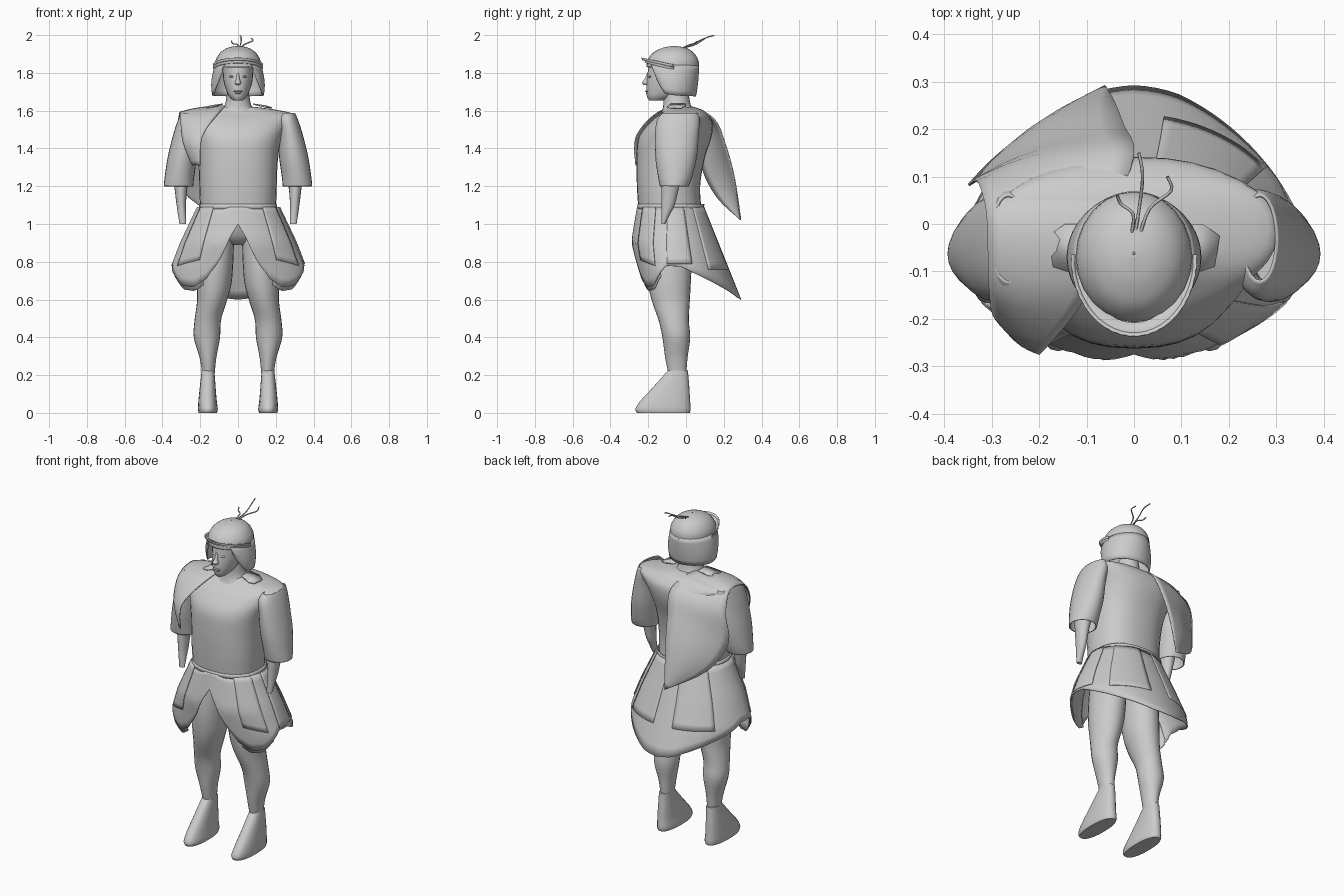
import bpy, bmesh
from math import sin, cos, radians, copysign, pi
from mathutils import Vector

cube = bpy.data.objects.get("Cube")
if cube:
    bpy.data.objects.remove(cube)

grey = bpy.data.materials.new("plain light grey")
grey.use_nodes = True
grey.diffuse_color = (.6, .6, .6, 1)
for node in grey.node_tree.nodes:
    if node.type == 'BSDF_PRINCIPLED':
        node.inputs["Base Color"].default_value = grey.diffuse_color
        node.inputs["Roughness"].default_value = .7


def link(name, data):
    data.materials.append(grey)
    obj = bpy.data.objects.new(name, data)
    bpy.context.scene.collection.objects.link(obj)
    return obj


def spline(keys, steps=4):
    """Smooth path through key tuples of any size."""
    pts = [Vector(k) for k in keys]
    pts = [pts[0]] + pts + [pts[-1]]
    out = []
    for a, b, c, d in zip(pts, pts[1:], pts[2:], pts[3:]):
        for i in range(steps):
            t = i / steps
            out.append(b + (c - a) * (t / 2) + (a * 2 - b * 5 + c * 4 - d) * (t * t / 2)
                       + (b * 3 - a - c * 3 + d) * (t ** 3 / 2))
    return out + [pts[-1]]


def table(rows, x):
    """Linear lookup; each row is a position followed by its values."""
    x = min(max(x, rows[0][0]), rows[-1][0])
    for lo, hi in zip(rows, rows[1:]):
        if x <= hi[0]:
            t = (x - lo[0]) / (hi[0] - lo[0])
            return [p + (q - p) * t for p, q in zip(lo[1:], hi[1:])]


def grid(name, rows, closed=False, caps=False, thick=0, sharp=50):
    """Skin rows of points into a smooth surface."""
    bm = bmesh.new()
    vs = [[bm.verts.new(p) for p in row] for row in rows]
    n = len(vs[0])
    for lo, hi in zip(vs, vs[1:]):
        for i in range(n if closed else n - 1):
            j = (i + 1) % n
            bm.faces.new((lo[i], lo[j], hi[j], hi[i]))
    if caps:
        bm.faces.new(vs[0])
        bm.faces.new(vs[-1])
    bmesh.ops.remove_doubles(bm, verts=bm.verts, dist=.00005)
    bmesh.ops.recalc_face_normals(bm, faces=bm.faces)
    mesh = bpy.data.meshes.new(name)
    bm.to_mesh(mesh)
    bm.free()
    mesh.shade_smooth()
    mesh.set_sharp_from_angle(angle=radians(sharp))
    obj = link(name, mesh)
    if thick:
        mod = obj.modifiers.new("thickness", 'SOLIDIFY')
        mod.thickness, mod.offset = thick, 0


def loft(name, keys, side=1, power=1, sides=24, steps=4, caps=True, thick=0):
    """Stack oval rings given as x min, x max, y min, y max, z."""
    rows = []
    for x0, x1, y0, y1, z in spline(keys, steps):
        ring = []
        for i in range(sides):
            a = 2 * pi * i / sides
            c, s = (copysign(abs(f) ** power, f) for f in (cos(a), sin(a)))
            ring.append((side * ((x0 + x1) / 2 + (x1 - x0) / 2 * c),
                         (y0 + y1) / 2 + (y1 - y0) / 2 * s, z))
        rows.append(ring)
    grid(name, rows, True, caps, thick)


def centred(keys):
    return [(-w, w, y0, y1, z) for w, y0, y1, z in keys]


def blob(name, centre, size):
    x, y, z = centre
    a, b, c = size
    angles = [pi * i / 8 for i in range(9)]
    keys = [(x - a * sin(t), x + a * sin(t), y - b * sin(t), y + b * sin(t), z - c * cos(t))
            for t in angles]
    loft(name, keys, sides=12, steps=1, caps=False)


# Torso, neck and pelvis
loft("tunic_torso", centred([
    (.2, -.25, .085, 1.05), (.205, -.26, .075, 1.2), (.212, -.262, .1, 1.35),
    (.235, -.25, .135, 1.46), (.28, -.19, .14, 1.54), (.3, -.14, .115, 1.58),
    (.2, -.11, .085, 1.605), (.09, -.1, .04, 1.62)]), power=.85, sides=32)
loft("neck", centred([(.11, -.13, .05, 1.59), (.07, -.12, .025, 1.63), (.055, -.12, .01, 1.72)]))
loft("pelvis", centred([(.05, -.14, -.02, .89), (.15, -.19, .04, .94), (.2, -.23, .08, 1.06)]))
loft("belt", centred([(.208, -.255, .09, 1.08), (.2, -.255, .095, 1.105)]),
     power=.85, sides=32, steps=2, caps=False, thick=.006)

# Limbs, made once for each side
for side, label in ((1, "left"), (-1, "right")):
    loft(label + "_leg", [
        (.02, .2, -.2, .03, .95), (.025, .21, -.21, .03, .8), (.035, .217, -.2, .025, .68),
        (.06, .217, -.18, .02, .59), (.09, .23, -.145, .015, .49), (.095, .234, -.125, .022, .4),
        (.115, .203, -.11, .008, .29), (.125, .187, -.09, 0, .19)], side)
    loft(label + "_boot", [
        (.112, .208, -.26, .02, 0), (.107, .212, -.268, .025, .02), (.112, .21, -.245, .022, .06),
        (.118, .203, -.18, .018, .13), (.125, .192, -.095, .01, .225)],
        side, power=.85, steps=3)
    loft(label + "_sleeve", [
        (.23, .3, -.12, .06, 1.585), (.21, .315, -.15, .07, 1.55), (.215, .338, -.16, .065, 1.48),
        (.22, .368, -.16, .055, 1.36), (.235, .385, -.145, .03, 1.25), (.24, .39, -.135, .01, 1.2)],
        side, caps=False, thick=.006)
    loft(label + "_forearm", [
        (.25, .35, -.13, -.01, 1.3), (.27, .335, -.13, -.04, 1.18), (.275, .325, -.13, -.06, 1.1),
        (.275, .318, -.13, -.085, 1.05), (.275, .31, -.13, -.11, 1)], side, sides=16)
    grid(label + "_collar_flap", [
        [(side * x, y, z + .015) for x, y, z in edge] for edge in (
            ((.08, -.08, 1.62), (.08, 0, 1.62)),
            ((.14, -.1, 1.605), (.145, 0, 1.61)),
            ((.17, -.09, 1.6), (.18, -.025, 1.6)))], thick=.006)

# Skirt: width, front depth and back depth at each height
PROFILE = [(.6, .34, .16, .37), (.75, .362, .18, .31), (.9, .305, .21, .25), (1.1, .21, .175, .17)]
HEM = [(0, 1), (8, .93), (18, .79), (28, .71), (42, .665), (58, .675),
       (70, .735), (82, .78), (100, .775), (140, .67), (165, .61), (180, .6)]
TOP = 1.09


def skirt_point(turn, z, off=0):
    """Turn counts degrees away from straight ahead."""
    wide, front, back = table(PROFILE, z)
    a = radians(turn)
    depth = front if cos(a) > 0 else back
    return ((wide + off) * sin(a), -.08 - (depth + off) * cos(a), z)


def skirt_sheet(name, turns, hem, off):
    grid(name, [[skirt_point(b, TOP + (hem(b) - TOP) * t / 10, off) for b in turns]
                for t in range(11)], thick=.005, sharp=60)


skirt_sheet("skirt", range(-180, 181, 4), lambda b: table(HEM, abs(b))[0], 0)
skirt_sheet("left_hip_flap", range(84, 113, 4), lambda b: .79, .006)
for side, label in ((1, "left"), (-1, "right")):
    skirt_sheet(label + "_skirt_lining", [side * b for b in range(32, 73, 4)],
                lambda b: table(HEM, abs(b))[0] - .02, -.008)
    skirt_sheet(label + "_front_flap", [side * b for b in range(36, 66, 4)],
                lambda b: .85 - abs(b) / 900, .006)
    skirt_sheet(label + "_back_flap", [side * b for b in range(130, 171, 4)],
                lambda b: .76, .003)

# Cape draped over the right shoulder, ending in a point at the back
inner = spline([(-.2, -.265, 1.31), (-.19, -.265, 1.46), (-.1, -.15, 1.59), (-.05, 0, 1.625),
                (0, .145, 1.56), (-.02, .205, 1.43), (-.04, .255, 1.25), (-.06, .29, 1.02)])
outer = spline([(-.24, -.21, 1.31), (-.29, -.2, 1.43), (-.305, -.13, 1.56), (-.31, .02, 1.585),
                (-.33, .09, 1.47), (-.345, .085, 1.3), (-.26, .165, 1.14), (-.06, .29, 1.02)])
cape = []
for p, q in zip(inner, outer):
    bulge = Vector((-.03, .15 * p.y, .015)) * (p - q).length * 2
    cape.append([p.lerp(q, t / 8) + bulge * sin(pi * t / 8) for t in range(9)])
grid("shoulder_cape", cape, thick=.006, sharp=70)

# Head and face
loft("head", centred([
    (.025, -.195, -.11, 1.653), (.05, -.208, -.05, 1.68), (.073, -.21, .02, 1.74),
    (.08, -.203, .04, 1.8), (.08, -.195, .04, 1.88)]))
loft("nose", centred([
    (.01, -.222, -.19, 1.735), (.017, -.234, -.19, 1.747), (.01, -.222, -.19, 1.765),
    (.006, -.205, -.19, 1.8)]), sides=10)
blob("upper_lip", (0, -.204, 1.703), (.024, .012, .006))
blob("lower_lip", (0, -.201, 1.693), (.02, .012, .006))
for side, label in ((1, "left"), (-1, "right")):
    blob(label + "_eye", (side * .032, -.19, 1.78), (.014, .01, .006))

# Helmet dome, neck guard and brow bands
loft("helmet_dome", centred([
    (.12, -.206, .066, 1.83), (.115, -.2, .062, 1.868), (.092, -.172, .038, 1.905),
    (.06, -.13, .005, 1.927), (.03, -.095, -.03, 1.936), (.002, -.065, -.06, 1.94)]),
    caps=False, thick=.006)
GUARD = [(36, 1.81), (50, 1.75), (70, 1.69), (100, 1.68), (180, 1.675)]


def guard_point(turn, t):
    low, = table(GUARD, min(turn, 360 - turn))
    a = radians(turn)
    z = 1.84 + (low - 1.84) * t
    wide = .12 + .019 * sin(2.3 * t)
    return (wide * sin(a), -.07 - (.136 - .016 * t ** 2) * cos(a), z)


grid("helmet_neck_guard", [[guard_point(b, t / 6) for b in range(36, 325, 6)]
                           for t in range(7)], thick=.006)
for name, z, reach in (("lower_brow_band", 1.83, .15), ("upper_brow_band", 1.845, .166)):
    rows = []
    for drop, inset in ((0, 0), (.012, .006), (.014, .028)):
        rows.append([((.132 - inset) * sin(radians(b)),
                      -.07 - (reach - inset) * cos(radians(b)),
                      z - drop + .035 * cos(radians(b))) for b in range(-92, 93, 8)])
    grid(name, rows, thick=.003)

# Three thin plume strands on the crown
for label, x, y, z in (("middle", .01, .15, 2), ("left", .07, .1, 1.985), ("right", -.035, .06, 1.97)):
    curve = bpy.data.curves.new(label + "_plume", 'CURVE')
    curve.dimensions = '3D'
    curve.bevel_depth, curve.bevel_resolution = .0035, 1
    path = spline([(x / 6, -.025, 1.93), (x / 3 + .01, y / 3, 1.95),
                   (x + .008, y * .7, z - .015), (x, y, z - .002)])
    line = curve.splines.new('POLY')
    line.points.add(len(path) - 1)
    for point, p in zip(line.points, path):
        point.co = (*p, 1)
    link(label + "_plume_strand", curve)
